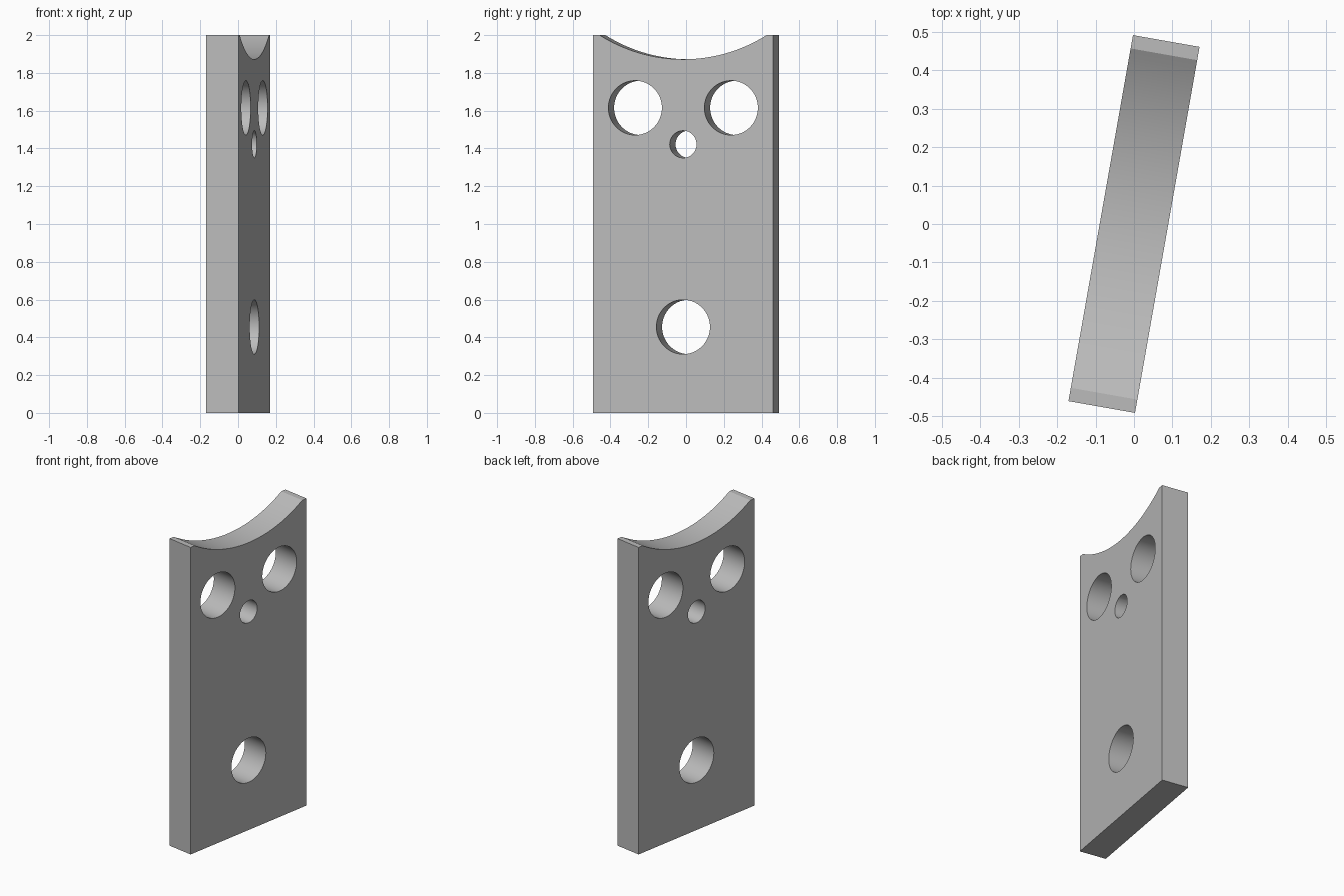
import bpy
from math import radians, pi

cube = bpy.data.objects.get("Cube")
if cube:
    bpy.data.objects.remove(cube, do_unlink=True)

WIDTH, THICK, HEIGHT = 0.968, 0.176, 2.0
TURN = radians(-10)

grey = bpy.data.materials.new("plain grey")
grey.use_nodes = True
grey.diffuse_color = (0.5, 0.5, 0.5, 1)
grey.node_tree.nodes["Principled BSDF"].inputs["Base Color"].default_value = (0.5, 0.5, 0.5, 1)

# Upright flat plate
bpy.ops.mesh.primitive_cube_add(size=1, location=(0, 0, HEIGHT / 2))
plate = bpy.context.object
plate.name = "drilled_plate"
plate.scale = (THICK, WIDTH, HEIGHT)
bpy.ops.object.transform_apply(location=True, rotation=False, scale=True)
plate.data.materials.append(grey)


def cut_round(name, y, z, radius, sides):
    """Cut a cylinder through the thickness of the plate."""
    bpy.ops.mesh.primitive_cylinder_add(vertices=sides, radius=radius, depth=1,
                                        location=(0, y, z), rotation=(0, pi / 2, 0))
    cutter = bpy.context.object
    cutter.name = name
    cutter.hide_render = True
    cutter.data.materials.append(grey)
    mod = plate.modifiers.new(name, 'BOOLEAN')
    mod.operation = 'DIFFERENCE'
    mod.solver = 'EXACT'
    mod.object = cutter
    bpy.context.view_layer.objects.active = plate
    bpy.ops.object.modifier_apply(modifier=mod.name)
    bpy.data.objects.remove(cutter, do_unlink=True)


# Concave saddle along the top edge
cut_round("saddle_cutter", 0, 2.723, 0.851, 192)

# Pair of upper holes, small centre hole, lower hole
for side in (-1, 1):
    cut_round("upper_hole_cutter", side * 0.258, 1.615, 0.144, 64)
cut_round("small_hole_cutter", 0, 1.422, 0.072, 48)
cut_round("lower_hole_cutter", 0, 0.455, 0.144, 64)

# Smooth bores, sharp rims, then turn the plate about the vertical
bpy.ops.object.select_all(action='DESELECT')
plate.select_set(True)
bpy.context.view_layer.objects.active = plate
bpy.ops.object.shade_smooth_by_angle(angle=radians(30))
plate.rotation_euler.z = TURN
